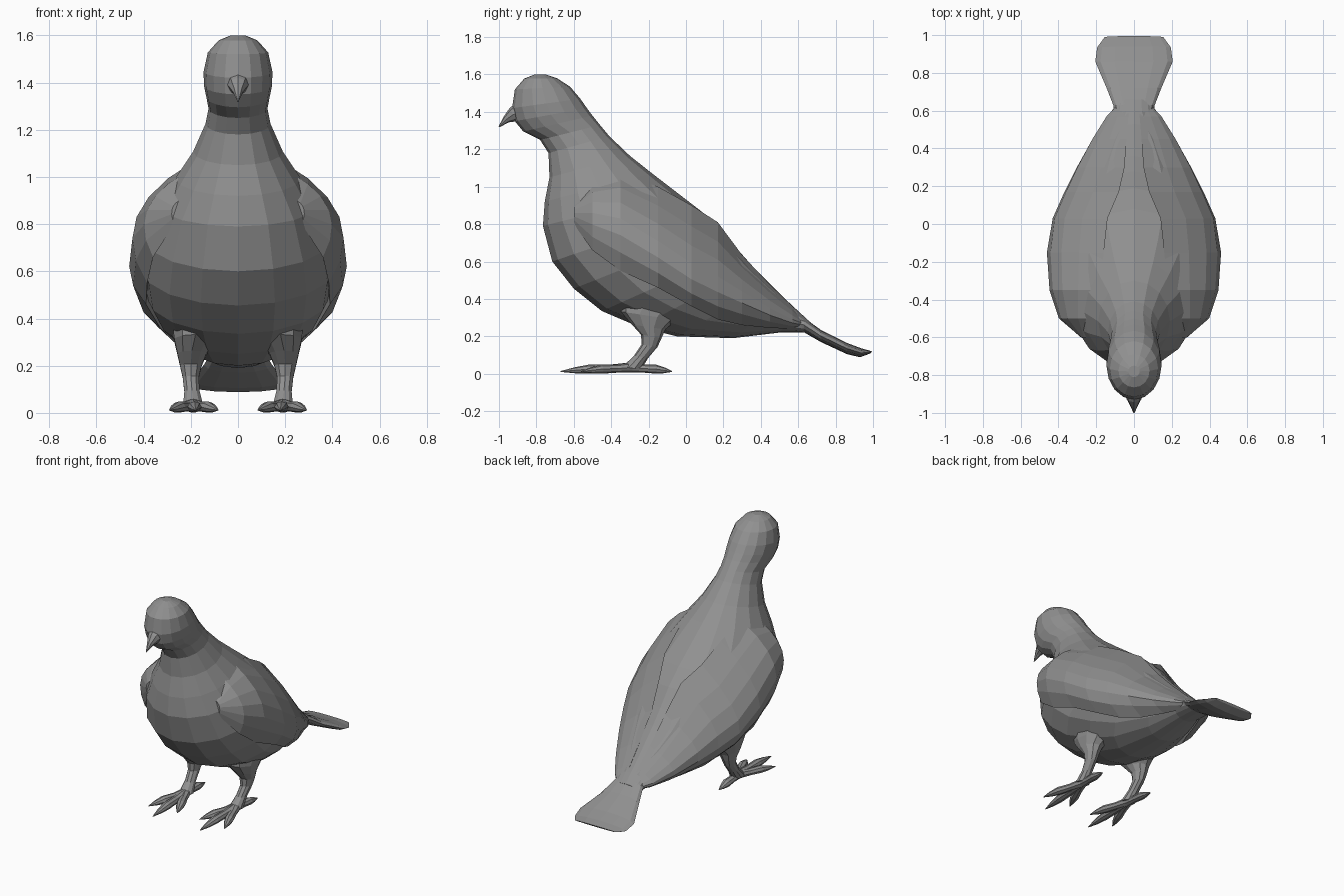
import bpy, bmesh, math
from mathutils import Vector

if "Cube" in bpy.data.objects:
    bpy.data.objects.remove(bpy.data.objects["Cube"])

grey = bpy.data.materials.new("dark_grey")
grey.diffuse_color = (0.28, 0.28, 0.28, 1)
grey.use_nodes = True
grey.node_tree.nodes["Principled BSDF"].inputs["Base Color"].default_value = grey.diffuse_color


def loft(name, rings, mirror=False):
    """Skin a list of equal-length point rings and cap both ends."""
    bm = bmesh.new()
    loops = [[bm.verts.new(p) for p in ring] for ring in rings]
    n = len(loops[0])
    for a, b in zip(loops, loops[1:]):
        for i in range(n):
            j = (i + 1) % n
            bm.faces.new((a[i], a[j], b[j], b[i]))
    bm.faces.new(loops[0])
    bm.faces.new(loops[-1])
    bmesh.ops.recalc_face_normals(bm, faces=bm.faces)
    me = bpy.data.meshes.new(name)
    bm.to_mesh(me)
    bm.free()
    me.materials.append(grey)
    ob = bpy.data.objects.new(name, me)
    bpy.context.collection.objects.link(ob)
    if mirror:
        m = ob.modifiers.new("mirror", 'MIRROR')
        m.use_mirror_merge = False
    return ob


def ring(ty, tz, by, bz, w, n=16, x=0.0):
    """Ellipse between a back point and a front point, half width w."""
    t, b = Vector((x, ty, tz)), Vector((x, by, bz))
    c, h = (t + b) / 2, (t - b) / 2
    return [c + h * math.cos(2 * math.pi * i / n)
            + Vector((w * math.sin(2 * math.pi * i / n), 0, 0)) for i in range(n)]


def tube(name, path, n=8, flat=1.0, mirror=False):
    """Tapered tube through (x, y, z, radius) points."""
    pts = [Vector(p[:3]) for p in path]
    rings = []
    for i, p in enumerate(pts):
        d = (pts[min(i + 1, len(pts) - 1)] - pts[max(i - 1, 0)]).normalized()
        v = d.cross(Vector((1, 0, 0))).normalized()
        u = v.cross(d)
        r = path[i][3]
        rings.append([p + u * r * math.cos(2 * math.pi * k / n)
                      + v * r * flat * math.sin(2 * math.pi * k / n) for k in range(n)])
    return loft(name, rings, mirror)


# Head, neck and body: back y, z / front y, z / half width
body = [
    (-.75, 1.60, -.81, 1.60, .03), (-.69, 1.58, -.865, 1.578, .082),
    (-.62, 1.535, -.915, 1.52, .128), (-.565, 1.47, -.93, 1.42, .146),
    (-.53, 1.42, -.915, 1.35, .144), (-.50, 1.38, -.87, 1.295, .134),
    (-.46, 1.33, -.78, 1.25, .125), (-.41, 1.27, -.735, 1.18, .138),
    (-.30, 1.165, -.73, 1.05, .19), (-.18, 1.07, -.755, .92, .265),
    (-.05, .97, -.765, .79, .335), (.08, .87, -.715, .60, .39),
    (.19, .77, -.60, .455, .41), (.28, .66, -.45, .335, .39),
    (.36, .57, -.25, .25, .34), (.45, .48, -.05, .20, .265),
    (.53, .40, .25, .19, .175), (.60, .335, .50, .22, .11), (.66, .28, .64, .22, .10),
]
loft("body", [ring(*r) for r in body])

# Fanned tail
tail = [
    (.55, .34, .55, .23, .10), (.63, .30, .63, .222, .11), (.72, .235, .72, .17, .145),
    (.86, .165, .86, .105, .205), (.94, .135, .93, .088, .195), (.995, .12, .985, .108, .155),
]
loft("tail", [ring(*r, n=12) for r in tail])

# Folded wings: y / upper edge x, z / bulge x, z / lower edge x, z
wing = [
    (-.60, .25, .90, .28, .86, .27, .80), (-.50, .22, 1.02, .385, .86, .36, .66),
    (-.35, .18, 1.07, .43, .83, .385, .55), (-.15, .16, 1.0, .442, .71, .39, .46),
    (.03, .14, .90, .42, .59, .33, .36), (.17, .08, .81, .36, .52, .26, .29),
    (.30, .05, .635, .30, .44, .19, .26), (.45, .04, .475, .22, .35, .13, .245),
    (.57, .03, .36, .145, .29, .08, .24), (.65, .02, .27, .07, .26, .05, .25),
]
sections = []
for y, xu, zu, xm, zm, xl, zl in wing:
    u, m, l = Vector((xu, y, zu)), Vector((xm, y, zm)), Vector((xl, y, zl))
    bulge = m - (u + l) / 2
    outer = [u.lerp(l, k / 6) + bulge * math.sin(math.pi * k / 6) ** 0.85 for k in range(7)]
    inner = Vector((max(xl - .06, .01), y, (zu + zl) / 2))
    sections.append(outer + [inner])
loft("wing", sections, mirror=True)

# Beak
tube("beak", [(0, -.87, 1.405, .06), (0, -.925, 1.385, .04),
              (0, -.96, 1.36, .021), (0, -1.0, 1.32, .003)], n=8)

# Legs, flaring into the thighs
leg = [(.16, -.14, .42, .21, .13), (.18, -.20, .31, .15, .095), (.195, -.20, .25, .09, .065),
       (.20, -.185, .20, .055, .048), (.20, -.195, .15, .043, .036),
       (.195, -.24, .09, .038, .034), (.19, -.29, .03, .05, .045)]
loft("leg", [ring(y + r, z - .15 * r, y - r, z + .15 * r, w, 10, x)
             for x, y, z, r, w in leg], mirror=True)

# Three front toes and one back toe, each ending in a claw
for name, tx, ty in (("middle_toe", .18, -.67), ("inner_toe", .085, -.54),
                     ("outer_toe", .29, -.56), ("back_toe", .20, -.075)):
    a, b = Vector((.19, -.29, .034)), Vector((tx, ty, .012))
    path = []
    for t, r, dz in ((0, .034, 0), (.3, .027, 0), (.6, .03, .004), (.8, .02, .002), (1, .003, 0)):
        p = a.lerp(b, t)
        path.append((p.x, p.y, p.z + dz, r))
    tube(name, path, n=8, flat=.8, mirror=True)
